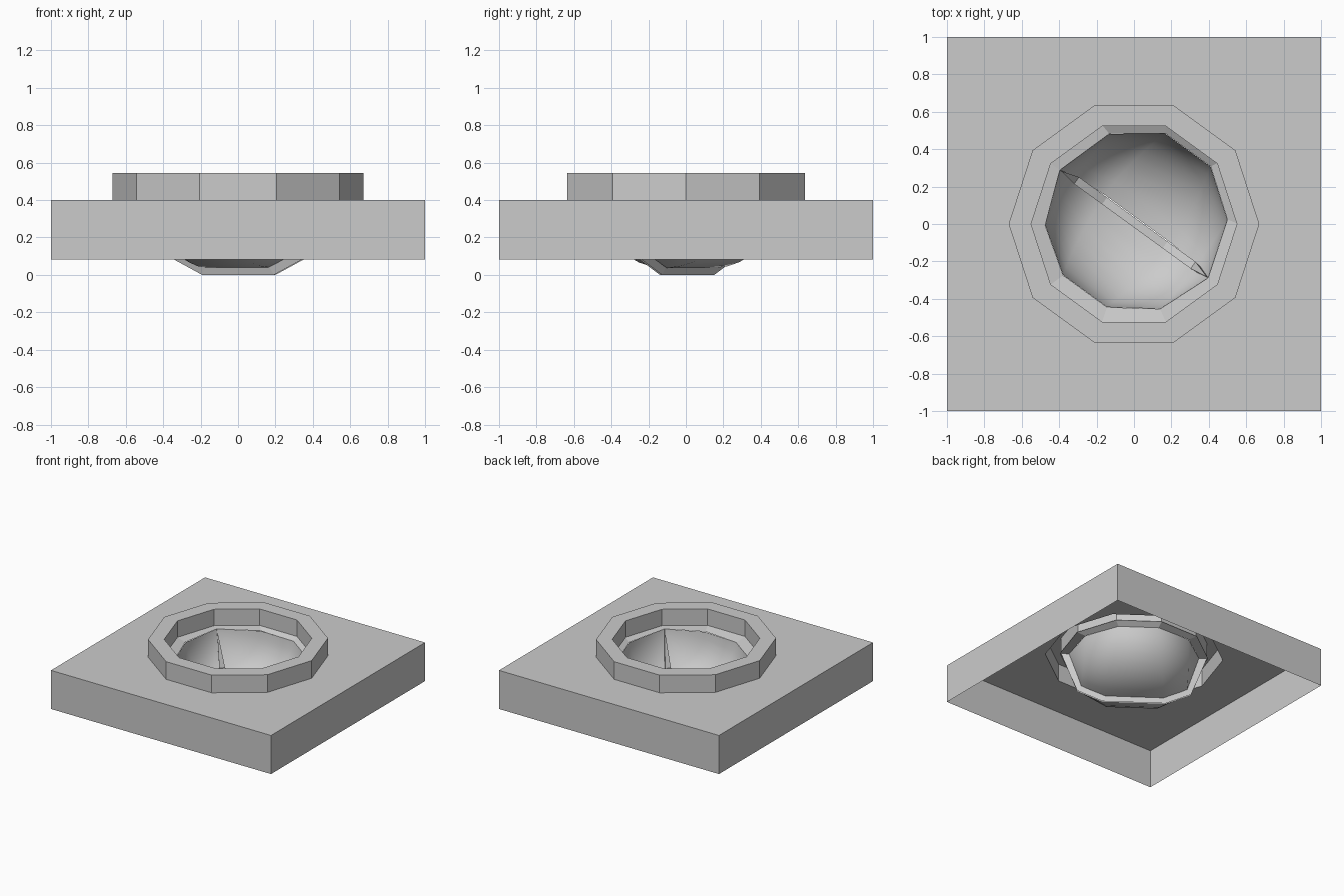
import bpy, bmesh, math
from mathutils import Vector

if "Cube" in bpy.data.objects:
    bpy.data.objects.remove(bpy.data.objects["Cube"])

AXIS = math.radians(-36)
S = Vector((math.cos(AXIS), math.sin(AXIS), 0))      # hinge line of the two bowl halves
D = Vector((-math.sin(AXIS), math.cos(AXIS), 0))
ZC = 0.41


def finish(bm, name, angle=None):
    mesh = bpy.data.meshes.new(name)
    bm.to_mesh(mesh)
    bm.free()
    ob = bpy.data.objects.new(name, mesh)
    bpy.context.collection.objects.link(ob)
    if angle:
        bpy.ops.object.select_all(action='DESELECT')
        ob.select_set(True)
        bpy.context.view_layer.objects.active = ob
        bpy.ops.object.shade_smooth_by_angle(angle=math.radians(angle))
    return ob


def loop(bm, r, z, n=10):
    return [bm.verts.new((r * math.cos(2 * math.pi * i / n),
                          r * math.sin(2 * math.pi * i / n), z)) for i in range(n)]


def skin(bm, rows, closed=False):
    for a, b in zip(rows, rows[1:]):
        n = len(a)
        for i in range(n if closed else n - 1):
            j = (i + 1) % n
            vs = list(dict.fromkeys((a[i], a[j], b[j], b[i])))
            if len(vs) > 2:
                bm.faces.new(vs)


# open-bottomed square base with a ten-sided hole
bm = bmesh.new()
corners = [(-1, -1), (1, -1), (1, 1), (-1, 1)]
top = [bm.verts.new((x, y, 0.4)) for x, y in corners]
low = [bm.verts.new((x, y, 0.083)) for x, y in corners]
hole = loop(bm, 0.67, 0.4)
edges = [bm.edges.new((l[i], l[(i + 1) % len(l)])) for l in (top, hole) for i in range(len(l))]
bmesh.ops.triangle_fill(bm, edges=edges, use_beauty=True, use_dissolve=False, normal=(0, 0, 1))
skin(bm, [low, top], closed=True)
finish(bm, "base")

# raised collar
bm = bmesh.new()
skin(bm, [loop(bm, r, z) for r, z in
          ((0.67, 0.4), (0.67, 0.545), (0.55, 0.545), (0.55, 0.41))], closed=True)
finish(bm, "collar")


def bowl_half(name, side, flat, deep, start):
    """Sweep a meridian about the hinge line from the lower rim to the upper rim."""
    bm = bmesh.new()
    n = 8
    ends = [bm.verts.new(S * k * flat[0][0] + Vector((0, 0, ZC))) for k in (-1, 1)]
    rows = []
    for i in range(n + 1):
        t = math.radians(start + (86 - start) * i / n)
        w = math.sin(t) ** 2
        row = []
        for k, q in ((-1, 1), (-1, 2), (1, 2), (1, 1)):
            s = flat[q][0] * w + deep[q][0] * (1 - w)
            row.append(bm.verts.new(S * s * k + D * side * flat[q][1] * math.sin(t)
                                    + Vector((0, 0, ZC - deep[q][1] * math.cos(t)))))
        rows.append([ends[0]] + row + [ends[1]])
    skin(bm, rows)
    # side-facing normals point into the bowl
    bmesh.ops.recalc_face_normals(bm, faces=bm.faces)
    bmesh.ops.reverse_faces(bm, faces=[f for f in bm.faces if f.normal.z < 0])
    finish(bm, name, 50)


bowl_half("bowl_front", -1, [(0.49, 0), (0.38, 0.285), (0.145, 0.445)],
          [(0.49, 0), (0.40, 0.29), (0.21, 0.37)], 0)
bowl_half("bowl_back", 1, [(0.49, 0), (0.39, 0.313), (0.151, 0.49)],
          [(0.49, 0), (0.40, 0.29), (0.22, 0.375)], 4)


def flange(name, inner, outer):
    bm = bmesh.new()
    skin(bm, [[bm.verts.new(p) for p in inner], [bm.verts.new(p) for p in outer]])
    finish(bm, name)


def arc(pts):
    return [(-s, p) for s, p in pts] + [(s, p) for s, p in reversed(pts)]


# upper flanges, tucked below the collar
for name, side, inner in (
        ("front_upper_flange", -1, [(0.49, 0), (0.38, 0.285), (0.145, 0.445)]),
        ("back_upper_flange", 1, [(0.49, 0), (0.39, 0.313), (0.151, 0.49)])):
    outer = [(0.56, 0), (0.453, 0.329), (0.173, 0.533)]
    flange(name,
           [S * s + D * side * p + Vector((0, 0, ZC - 0.06 * p)) for s, p in arc(inner)],
           [S * s + D * side * p + Vector((0, 0, ZC)) for s, p in arc(outer)])

# upright flanges along the seam between the halves
for name, d0, d1 in (("front_seam_flange", -0.015, 0.0), ("back_seam_flange", 0.03, 0.015)):
    flange(name,
           [S * s + D * d0 * min(1, p * 4) + Vector((0, 0, ZC - p))
            for s, p in arc([(0.48, 0), (0.385, 0.275), (0.2, 0.345)])],
           [S * s + D * d1 * min(1, p * 4) + Vector((0, 0, ZC - p))
            for s, p in arc([(0.55, 0), (0.43, 0.325), (0.237, ZC)])])

# ridge between the two seam flanges
flange("seam_ridge",
       [S * s - D * 0.015 * min(1, p * 4) + Vector((0, 0, ZC - p))
        for s, p in arc([(0.48, 0), (0.385, 0.275), (0.2, 0.345)])],
       [S * s + D * 0.03 * min(1, p * 4) + Vector((0, 0, ZC - p))
        for s, p in arc([(0.48, 0), (0.385, 0.275), (0.2, 0.345)])])
